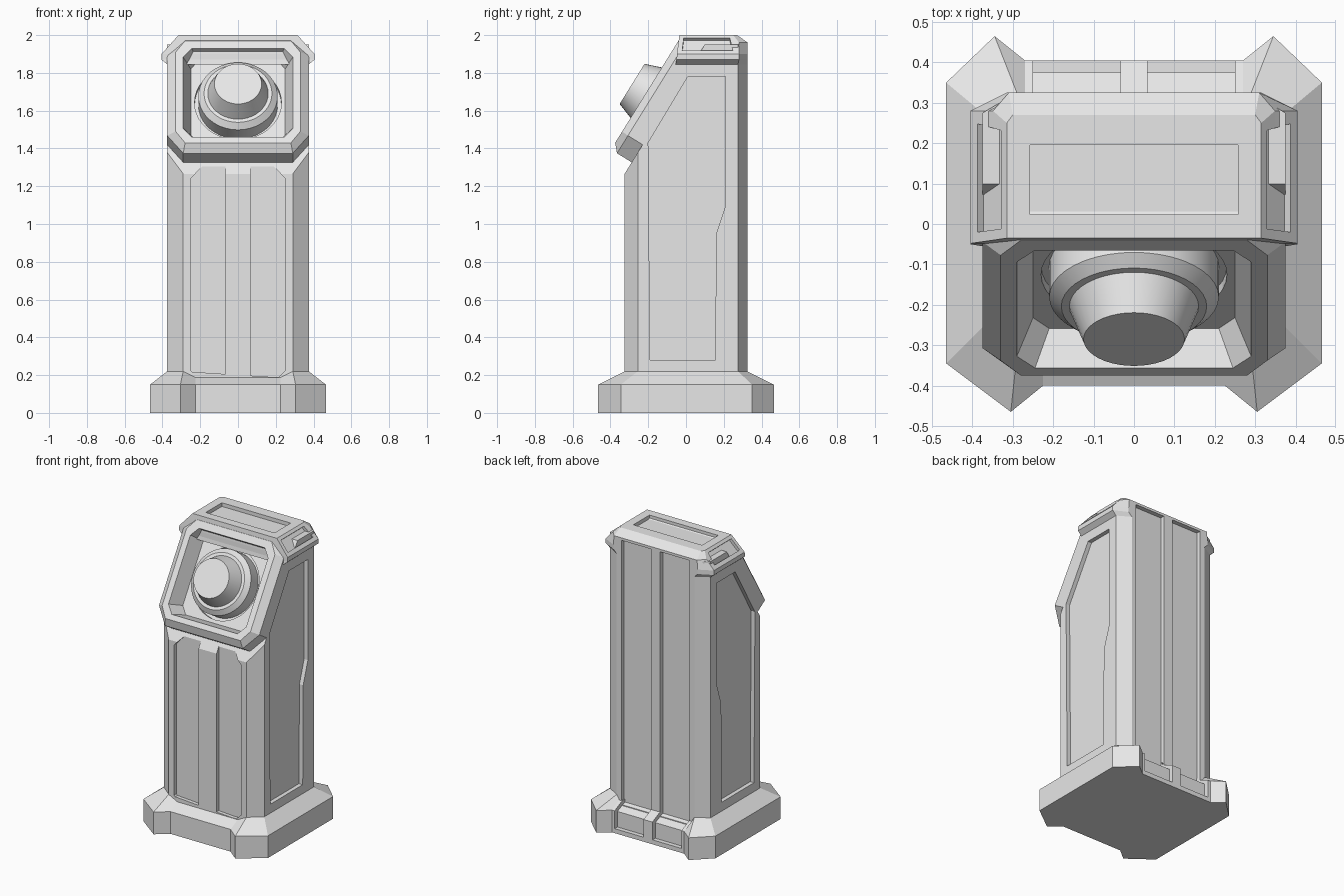
import bpy, bmesh, math
from mathutils import Vector

cube = bpy.data.objects.get("Cube")
if cube:
    bpy.data.objects.remove(cube, do_unlink=True)

grey = bpy.data.materials.new("light grey metal")
grey.use_nodes = True
colour = (0.8, 0.8, 0.8, 1)
grey.diffuse_color = colour
grey.node_tree.nodes["Principled BSDF"].inputs["Base Color"].default_value = colour


def loft(name, loops):
    """Closed solid through loops with equal point counts."""
    bm = bmesh.new()
    rings = [[bm.verts.new(p) for p in loop] for loop in loops]
    n = len(rings[0])
    for a, b in zip(rings, rings[1:]):
        for i in range(n):
            j = (i + 1) % n
            bm.faces.new((a[i], a[j], b[j], b[i]))
    bm.faces.new(rings[0][::-1])
    bm.faces.new(rings[-1])
    bmesh.ops.recalc_face_normals(bm, faces=bm.faces)
    mesh = bpy.data.meshes.new(name)
    bm.to_mesh(mesh)
    bm.free()
    mesh.materials.append(grey)
    ob = bpy.data.objects.new(name, mesh)
    bpy.context.collection.objects.link(ob)
    return ob


def prism(name, points, depth):
    points = [Vector(p) for p in points]
    return loft(name, [points, [p + Vector(depth) for p in points]])


def carve(ob, cutters):
    """Subtract the cutters and keep only the finished mesh."""
    for c in cutters:
        c.hide_render = True
        mod = ob.modifiers.new("carve", 'BOOLEAN')
        mod.operation, mod.solver, mod.object = 'DIFFERENCE', 'EXACT', c
    graph = bpy.context.evaluated_depsgraph_get()
    mesh = bpy.data.meshes.new_from_object(ob.evaluated_get(graph))
    ob.modifiers.clear()
    ob.data = mesh
    for c in cutters:
        bpy.data.objects.remove(c, do_unlink=True)


def mirrored(half):
    """Full outline from the points on +x, ordered front to back."""
    return half + [(-p[0],) + tuple(p[1:]) for p in reversed(half)]


def tilt(u, v, w):
    """Coordinates on the sloping head: across, up the slope, outward."""
    return Vector((u, -0.375 + 0.527 * v - 0.85 * w, 1.43 + 0.85 * v + 0.527 * w))


def octagon(u, low, high, cu, cv, w):
    half = [(u - cu, low), (u, low + cv), (u, high - cv), (u - cu, high)]
    return [tilt(a, b, w) for a, b in mirrored(half)]


def disc(r, w, n=40):
    return [tilt(r * math.cos(math.tau * i / n), 0.312 + r * math.sin(math.tau * i / n), w)
            for i in range(n)]


def back_panels():
    return [prism("back_cutter", [(s * 0.033, 0.295, z0) for z0 in (0.16, 1.945)]
                  + [(s * 0.255, 0.295, z0) for z0 in (1.945, 0.16)], (0, 0.2, 0))
            for s in (-1, 1)]


# Tall chamfered column with sunken panels and a sloping front top
plan = mirrored([(0.29, -0.325), (0.375, -0.255), (0.375, 0.275), (0.29, 0.325)])
column = loft("column", [[(x, y, z) for x, y in plan] for z in (0.1, 1.95)])
cutters = [prism("slope_cutter", [tilt(-1, -1, -0.129), tilt(1, -1, -0.129),
                                  tilt(1, 2, -0.129), tilt(-1, 2, -0.129)],
                 tilt(0, 0, 1) - tilt(0, 0, 0))]
side_outline = [(-0.19, 0.28), (0.155, 0.28), (0.16, 0.95), (0.21, 1.1),
                (0.21, 1.78), (0.01, 1.78), (-0.2, 1.43)]
front_outline = [(0.067, 0.19), (0.215, 0.19), (0.25, 0.225),
                 (0.25, 1.24), (0.19, 1.305), (0.067, 1.305)]
for s in (-1, 1):
    cutters.append(prism("side_cutter", [(s * 0.347, y, z) for y, z in side_outline], (s, 0, 0)))
    cutters.append(prism("front_cutter", [(s * x, -0.3, z) for x, z in front_outline], (0, -1, 0)))
carve(column, cutters + back_panels())

# Base with four flared corner feet and a split recess at the back
foot = mirrored([(0.225, -0.4), (0.305, -0.465), (0.465, -0.345),
                 (0.465, 0.35), (0.345, 0.465), (0.27, 0.405)])
shoulder = mirrored([(0.225, -0.325, 0.187), (0.29, -0.325, 0.22), (0.375, -0.255, 0.22),
                     (0.375, 0.275, 0.22), (0.29, 0.325, 0.22), (0.27, 0.325, 0.187)])
base = loft("base", [[(x, y, 0) for x, y in foot], [(x, y, 0.15) for x, y in foot], shoulder])
step = [(0.5, 0.03), (0.375, 0.03), (0.375, 0.135), (0.29, 0.17), (0.29, 0.4), (0.5, 0.4)]
carve(base, [prism("step_cutter", [(s * 0.033, y, z) for y, z in step], (s * 0.217, 0, 0))
             for s in (-1, 1)])

# Cap with a sunken top panel and sunken panels on the sloping sides
cap_rows = [(1.845, 0.375, -0.055, 0.275, 0.29, 0.325), (1.87, 0.405, -0.05, 0.28, 0.315, 0.325),
            (1.9, 0.405, -0.048, 0.28, 0.315, 0.325), (1.962, 0.349, -0.04, 0.28, 0.31, 0.325),
            (2.0, 0.315, -0.035, 0.25, 0.3, 0.27)]
cap = loft("cap", [[(x, y, z) for x, y in mirrored([(a, yf), (a, ys), (b, yb)])]
                   for z, a, yf, ys, b, yb in cap_rows])
cutters = [prism("top_cutter", [(-0.257, 0.023, 1.975), (0.257, 0.023, 1.975),
                                (0.257, 0.195, 1.975), (-0.257, 0.195, 1.975)], (0, 0, 0.2))]
for s in (-1, 1):
    normal = Vector((s * 0.74, 0, 0.67))
    slant = [(0.022, -0.012), (0.108, -0.02), (0.108, 0.248), (0.022, 0.232)]
    pts = [Vector((s * (0.315 + 0.67 * t), y, 2 - 0.74 * t)) - normal * 0.02 for t, y in slant]
    cutters.append(prism("slant_cutter", pts, normal * 0.1))
carve(cap, cutters + back_panels())

# Sloping bevelled frame with a deep octagonal recess and round socket
frame = loft("lamp_frame", [
    octagon(0.375, -0.042, 0.677, 0.085, 0.11, -0.13),
    octagon(0.375, -0.042, 0.677, 0.085, 0.11, -0.0375),
    octagon(0.33, 0, 0.635, 0.05, 0.07, 0),
    octagon(0.29, 0.035, 0.588, 0.045, 0.055, 0),
    octagon(0.25, 0.06, 0.572, 0.04, 0.05, -0.1)])
carve(frame, [loft("socket_cutter", [disc(0.23, -0.125), disc(0.23, 0.1)])])

# Stepped round lamp
lamp = loft("lamp", [disc(r, w) for r, w in (
    (0.21, -0.127), (0.21, -0.035), (0.18, -0.008), (0.16, -0.008), (0.125, 0.088))])
bpy.ops.object.select_all(action='DESELECT')
lamp.select_set(True)
bpy.context.view_layer.objects.active = lamp
bpy.ops.object.shade_smooth_by_angle(angle=math.radians(25))
